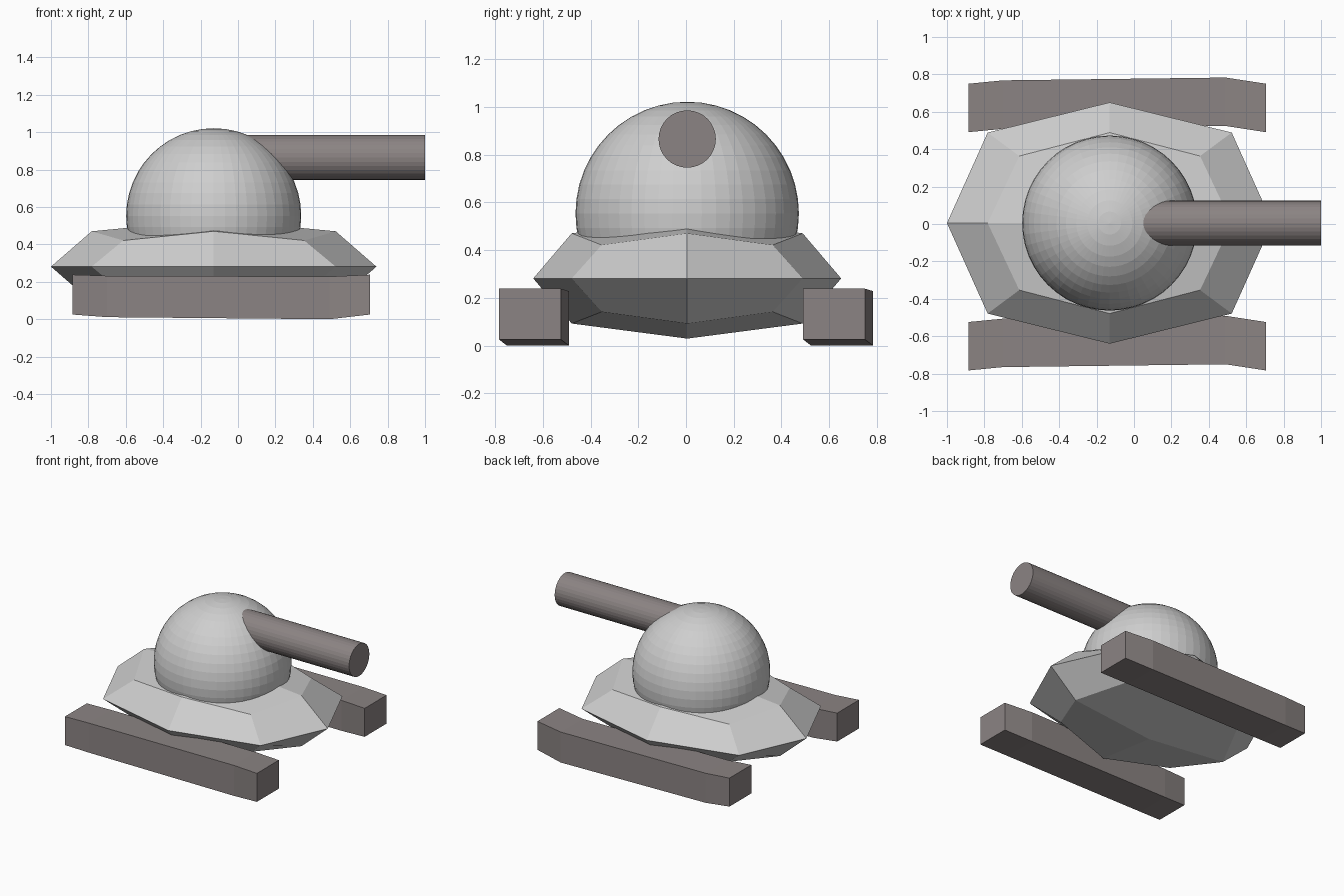
import bpy, bmesh, math
from mathutils import Matrix, Vector

if "Cube" in bpy.data.objects:
    bpy.data.objects.remove(bpy.data.objects["Cube"])

CX, CY = -0.13, 0.005


def material(name, rgb):
    m = bpy.data.materials.new(name)
    m.diffuse_color = (*rgb, 1)
    m.use_nodes = True
    m.node_tree.nodes["Principled BSDF"].inputs["Base Color"].default_value = m.diffuse_color
    return m


light = material("light grey", (0.62, 0.62, 0.62))
dark = material("warm dark grey", (0.26, 0.23, 0.228))


def add_object(name, bm, mat):
    bmesh.ops.recalc_face_normals(bm, faces=bm.faces)
    mesh = bpy.data.meshes.new(name)
    bm.to_mesh(mesh)
    bm.free()
    mesh.materials.append(mat)
    ob = bpy.data.objects.new(name, mesh)
    bpy.context.collection.objects.link(ob)
    return ob


# Hull: a cube cut once and rounded into faceted pillow
bm = bmesh.new()
bmesh.ops.create_cube(bm, size=2)
bmesh.ops.subdivide_edges(bm, edges=bm.edges[:], cuts=1, use_grid_fill=True)
for v in bm.verts:
    outer_axes = sum(abs(c) > 0.5 for c in v.co)
    k = {1: 1.0, 2: 0.75, 3: 0.5556}[outer_axes]
    v.co = Vector((CX + 0.87 * k * v.co.x, CY + 0.645 * k * v.co.y, 0.281 + 0.252 * k * v.co.z))
add_object("hull", bm, light)

# Turret dome
bm = bmesh.new()
bmesh.ops.create_uvsphere(bm, u_segments=48, v_segments=24, radius=0.468,
                          matrix=Matrix.Translation((CX, CY, 0.553)))
add_object("turret_dome", bm, light)

# Gun barrel
bm = bmesh.new()
bmesh.ops.create_cone(bm, cap_ends=True, segments=32, radius1=0.12, radius2=0.12, depth=1.0,
                      matrix=Matrix.Translation((0.5, CY, 0.865)) @ Matrix.Rotation(math.pi / 2, 4, 'Y'))
add_object("gun_barrel", bm, dark)

# Tracks: slightly bowed beams, stations are (x, sideways shift, bottom, top)
stations = [(-0.885, 0, 0.025, 0.238), (-0.70, 0.018, 0.011, 0.232),
            (0.49, 0.033, 0.0, 0.228), (0.705, 0, 0.025, 0.238)]
for name, y in (("left_track", -0.783), ("right_track", 0.491)):
    bm = bmesh.new()
    rings = []
    for x, dy, z0, z1 in stations:
        a, b = y + dy, y + dy + 0.259
        rings.append([bm.verts.new(p) for p in ((x, a, z0), (x, b, z0), (x, b, z1), (x, a, z1))])
    for r, s in zip(rings, rings[1:]):
        for i in range(4):
            j = (i + 1) % 4
            bm.faces.new((r[i], r[j], s[j], s[i]))
    bm.faces.new(rings[0])
    bm.faces.new(rings[-1])
    add_object(name, bm, dark)
